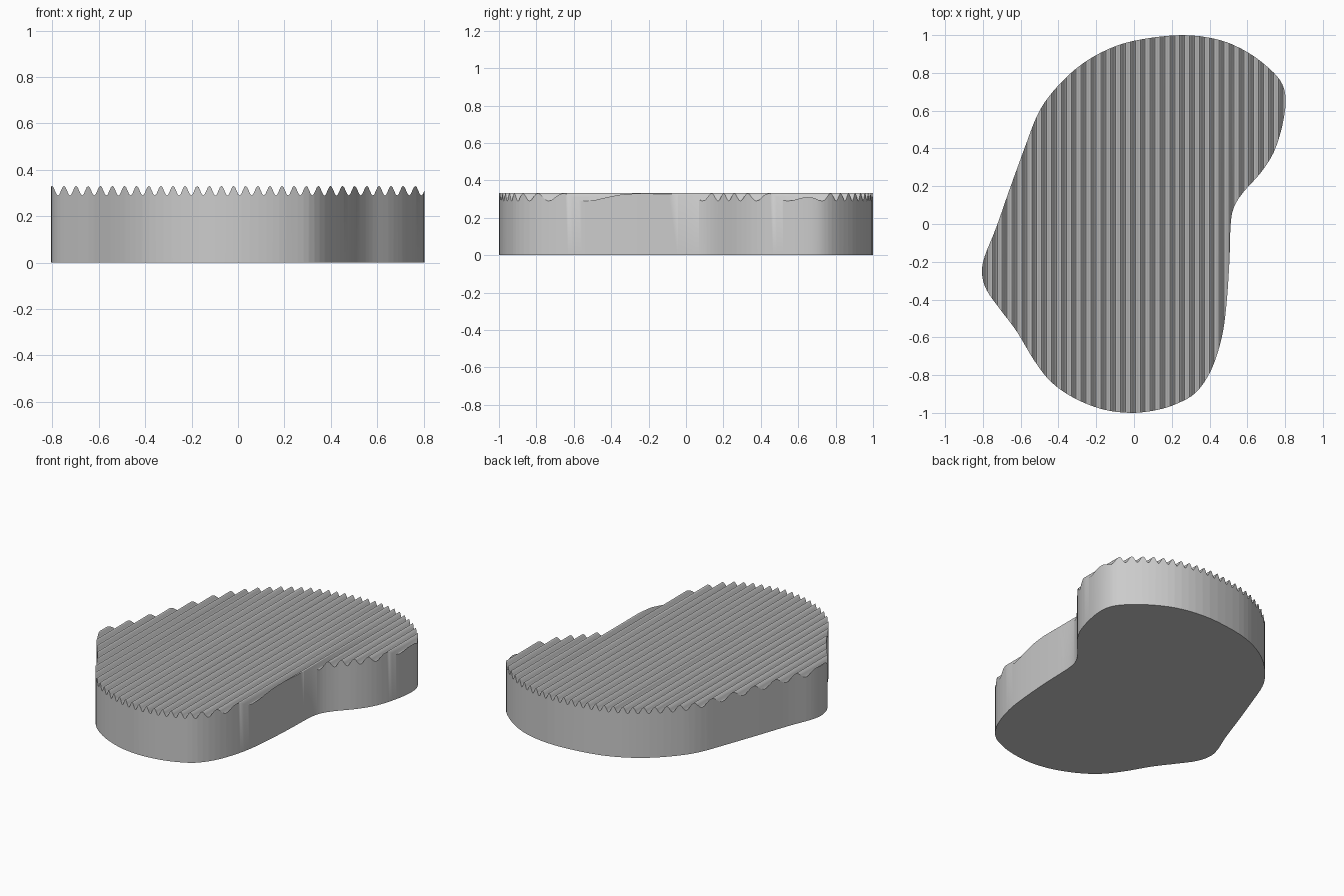
import bpy
import bmesh
import math
from mathutils import Vector

if "Cube" in bpy.data.objects:
    bpy.data.objects.remove(bpy.data.objects["Cube"], do_unlink=True)

# Outline control points, clockwise from the back
OUTLINE = [
    (.25, 1), (.45, .975), (.6, .91), (.72, .82), (.785, .74), (.803, .65),
    (.785, .52), (.74, .38), (.67, .27), (.58, .17), (.53, .09), (.512, 0),
    (.505, -.2), (.49, -.42), (.465, -.6), (.41, -.77), (.33, -.89),
    (.23, -.95), (.12, -.985), (-.02, -1), (-.17, -.98), (-.32, -.92),
    (-.44, -.835), (-.53, -.72), (-.62, -.57), (-.71, -.45), (-.78, -.35),
    (-.805, -.26), (-.79, -.17), (-.73, -.02), (-.66, .18), (-.58, .4),
    (-.51, .58), (-.43, .7), (-.31, .82), (-.17, .91), (0, .97),
]
LEFT, RIGHT = -.802, .81
PITCH = .0522
STEPS = 8
MIDDLE, SWING = .31, .021
step = PITCH / STEPS


def smooth_loop(points, cuts):
    """Closed smooth curve passing through the control points."""
    pts = [Vector(p) for p in points]
    count = len(pts)
    result = []
    for i in range(count):
        a, b, c, d = (pts[(i + k) % count] for k in (-1, 0, 1, 2))
        for j in range(cuts):
            t = j / cuts
            result.append(b + (c - a) * t / 2
                          + (a * 2 - b * 5 + c * 4 - d) * t ** 2 / 2
                          + (b * 3 - a - c * 3 + d) * t ** 3 / 2)
    return result


def ridge_height(x):
    """Faceted wave, straight between neighbouring cut lines."""
    position = (x - LEFT) / step
    low = math.floor(position)
    share = position - low
    first, second = (math.cos(math.tau * k / STEPS) for k in (low, low + 1))
    return MIDDLE + SWING * (first * (1 - share) + second * share)


# Slab with straight walls
bm = bmesh.new()
base = bm.faces.new([bm.verts.new((p.x, p.y, 0)) for p in smooth_loop(OUTLINE, 4)])
raised = bmesh.ops.extrude_face_region(bm, geom=[base], use_keep_orig=True)["geom"]
for v in raised:
    if isinstance(v, bmesh.types.BMVert):
        v.co.z = MIDDLE

# Lengthwise cuts, then raise the upper edge into ridges
for k in range(int((RIGHT - LEFT) / step) + 1):
    geom = bm.verts[:] + bm.edges[:] + bm.faces[:]
    bmesh.ops.bisect_plane(bm, geom=geom, dist=.00001,
                           plane_co=(LEFT + k * step, 0, 0), plane_no=(1, 0, 0))
for v in bm.verts:
    if v.co.z > MIDDLE / 2:
        v.co.z = ridge_height(v.co.x)

# Single flat underside
under = [f for f in bm.faces if all(v.co.z < .001 for v in f.verts)]
bmesh.ops.dissolve_faces(bm, faces=under, use_verts=False)
bmesh.ops.recalc_face_normals(bm, faces=bm.faces[:])

mesh = bpy.data.meshes.new("ridged_slab")
bm.to_mesh(mesh)
bm.free()
slab = bpy.data.objects.new("ridged_slab", mesh)
bpy.context.collection.objects.link(slab)

# Plain grey finish
grey = bpy.data.materials.new("light_grey")
grey.use_nodes = True
colour = (.6, .6, .6, 1)
grey.diffuse_color = colour
grey.node_tree.nodes["Principled BSDF"].inputs["Base Color"].default_value = colour
mesh.materials.append(grey)

bpy.context.view_layer.objects.active = slab
slab.select_set(True)
bpy.ops.object.shade_smooth_by_angle(angle=math.radians(30))
